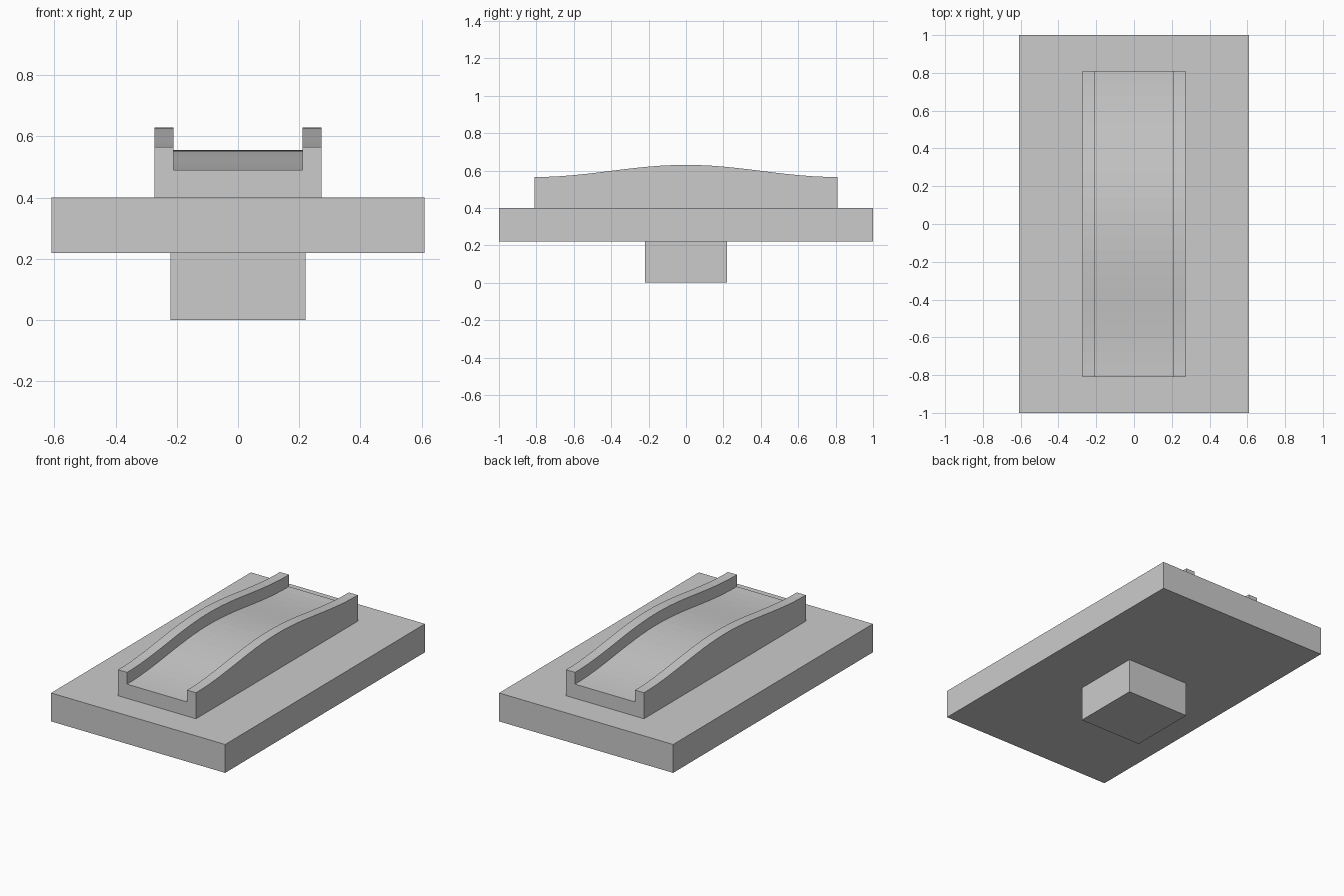
import bpy, bmesh, math

if "Cube" in bpy.data.objects:
    bpy.data.objects.remove(bpy.data.objects["Cube"])


def make_object(name, bm):
    bmesh.ops.recalc_face_normals(bm, faces=bm.faces[:])
    mesh = bpy.data.meshes.new(name)
    bm.to_mesh(mesh)
    bm.free()
    obj = bpy.data.objects.new(name, mesh)
    bpy.context.collection.objects.link(obj)
    return obj


def box(name, half_x, half_y, z0, z1):
    bm = bmesh.new()
    bmesh.ops.create_cube(bm, size=1)
    for v in bm.verts:
        v.co.x *= 2 * half_x
        v.co.y *= 2 * half_y
        v.co.z = z1 if v.co.z > 0 else z0
    return make_object(name, bm)


# Mounting stem and flat base plate
box("mounting_stem", 0.22, 0.22, 0.0, 0.22)
box("base_plate", 0.61, 1.0, 0.22, 0.40)

# Raised channel: a U-shaped section swept along y, its top following a cosine hump
HALF_LEN, OUTER, INNER, SEGMENTS = 0.81, 0.273, 0.21, 24
bm = bmesh.new()
rings = []
for i in range(SEGMENTS + 1):
    y = HALF_LEN * (2 * i / SEGMENTS - 1)
    hump = 0.0325 * (1 + math.cos(math.pi * y / HALF_LEN))
    rim, floor = 0.565 + hump, 0.49 + hump
    section = [(-OUTER, 0.40), (OUTER, 0.40), (OUTER, rim), (INNER, rim),
               (INNER, floor), (-INNER, floor), (-INNER, rim), (-OUTER, rim)]
    rings.append([bm.verts.new((x, y, z)) for x, z in section])
for a, b in zip(rings, rings[1:]):
    for j in range(8):
        k = (j + 1) % 8
        bm.faces.new((a[j], a[k], b[k], b[j]))
bm.faces.new(rings[0])
bm.faces.new(rings[-1])
make_object("humped_channel", bm)
